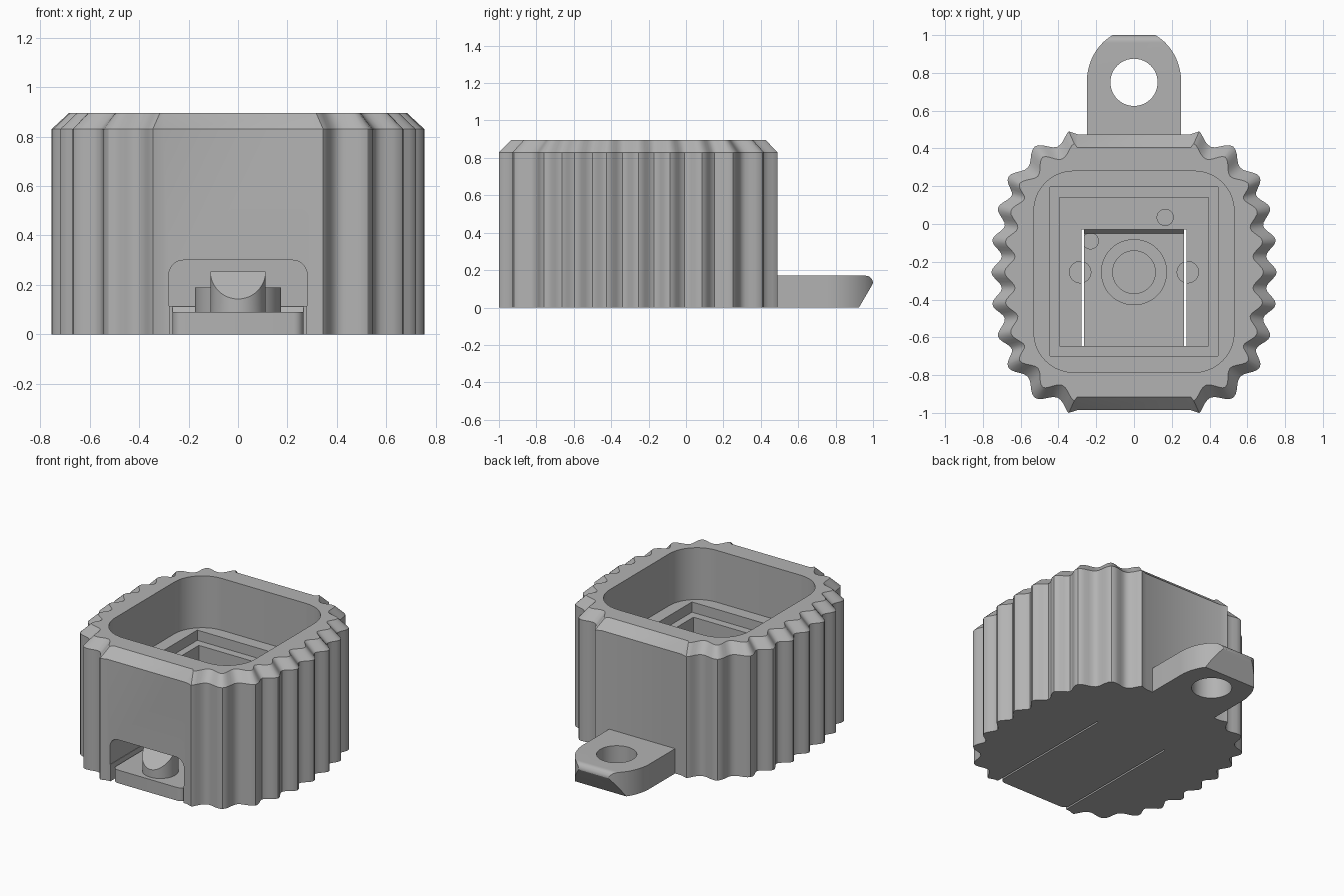
import bpy, bmesh, math
from mathutils import Vector

cube = bpy.data.objects.get("Cube")
if cube:
    bpy.data.objects.remove(cube, do_unlink=True)

grey = bpy.data.materials.new("grey plastic")
grey.use_nodes = True
grey.diffuse_color = (0.45, 0.45, 0.45, 1)
grey.node_tree.nodes["Principled BSDF"].inputs["Base Color"].default_value = grey.diffuse_color
MID = -0.255  # y of the housing centre


def finish(name, bm):
    bmesh.ops.recalc_face_normals(bm, faces=bm.faces)
    mesh = bpy.data.meshes.new(name)
    bm.to_mesh(mesh)
    bm.free()
    mesh.materials.append(grey)
    obj = bpy.data.objects.new(name, mesh)
    bpy.context.collection.objects.link(obj)
    return obj


def loft(name, rings):
    bm = bmesh.new()
    loops = [[bm.verts.new(p) for p in ring] for ring in rings]
    n = len(loops[0])
    for low, high in zip(loops, loops[1:]):
        for i in range(n):
            j = (i + 1) % n
            bm.faces.new((low[i], low[j], high[j], high[i]))
    bm.faces.new(loops[0][::-1])
    bm.faces.new(loops[-1])
    return finish(name, bm)


def prism(name, outline, start, end, axis="z"):
    place = {"x": lambda a, b, c: (c, a, b),
             "y": lambda a, b, c: (a, c, b),
             "z": lambda a, b, c: (a, b, c)}[axis]
    return loft(name, [[place(a, b, c) for a, b in outline] for c in (start, end)])


def rect(x0, x1, y0, y1):
    return [(x0, y0), (x1, y0), (x1, y1), (x0, y1)]


def arc(cx, cy, rx, ry, a0, a1, steps):
    angles = [math.radians(a0 + (a1 - a0) * i / steps) for i in range(steps + 1)]
    return [(cx + rx * math.cos(a), cy + ry * math.sin(a)) for a in angles]


def rounded(x0, x1, y0, y1, r, steps=10):
    centres = [(x1 - r, y1 - r), (x0 + r, y1 - r), (x0 + r, y0 + r), (x1 - r, y0 + r)]
    return [p for k, (x, y) in enumerate(centres)
            for p in arc(x, y, r, r, 90 * k, 90 * k + 90, steps)]


def circle(x, y, r, steps=48):
    return arc(x, y, r, r, 0, 360, steps)[:-1]


def combine(target, tool, operation="DIFFERENCE"):
    mod = target.modifiers.new("combine", "BOOLEAN")
    mod.operation, mod.solver, mod.object = operation, "EXACT", tool
    bpy.context.view_layer.objects.active = target
    bpy.ops.object.modifier_apply(modifier=mod.name)
    bpy.data.objects.remove(tool, do_unlink=True)


def smooth(obj):
    bpy.ops.object.select_all(action="DESELECT")
    obj.select_set(True)
    bpy.context.view_layer.objects.active = obj
    bpy.ops.object.shade_smooth_by_angle(angle=math.radians(32))


# Scalloped grip: crests of one quarter, mirrored front to back
quarter = [(0.755, 0), (0.75, 0.17), (0.72, 0.34), (0.665, 0.505), (0.525, 0.665), (0.345, 0.745)]
crests = [Vector((x, -y)) for x, y in quarter[:0:-1]] + [Vector(p) for p in quarter]
STEPS, DEPTH, CHAMFER = 10, 0.055, 0.07


def grip_side():
    outer, inner = [Vector((0.3, -0.73))], [Vector((0.3, -0.66))]
    last = len(crests) - 1
    for i in range(last):
        p0, p1, p2, p3 = (crests[min(max(i + k, 0), last)] for k in (-1, 0, 1, 2))
        m1, m2 = (p2 - p0) / 2, (p3 - p1) / 2
        for s in range(STEPS + (i == last - 1)):
            t = s / STEPS
            pos = (p1 * (2*t**3 - 3*t**2 + 1) + m1 * (t**3 - 2*t**2 + t)
                   + p2 * (3*t**2 - 2*t**3) + m2 * (t**3 - t**2))
            tangent = (m1 * (3*t**2 - 4*t + 1) + (p2 - p1) * (6*t - 6*t**2)
                       + m2 * (3*t**2 - 2*t)).normalized()
            inward = Vector((-tangent.y, tangent.x))
            pos = pos + inward * DEPTH * (1 - math.cos(2 * math.pi * t)) / 2
            outer.append(pos)
            inner.append(pos + inward * CHAMFER)
    return outer + [Vector((0.3, 0.73))], inner + [Vector((0.3, 0.66))]


def ring(side, z):
    full = [(p.x, p.y) for p in side] + [(-p.x, p.y) for p in reversed(side)]
    return [(x, y + MID, z) for x, y in full]


outer, inner = grip_side()
housing = loft("housing", [ring(outer, 0), ring(outer, 0.83), ring(inner, 0.895)])

# Stepped pocket
combine(housing, prism("pocket", rounded(-0.53, 0.53, -0.785, 0.28, 0.21), 0.54, 1.1))
combine(housing, prism("upper_step", rect(-0.445, 0.445, -0.7, 0.195), 0.47, 1.1))
combine(housing, prism("lower_well", rect(-0.395, 0.395, -0.645, 0.14), 0.115, 1.1))

# Front opening and the channel that frees the tongue
opening = ([(-0.28, 0.115), (0.28, 0.115)] + arc(0.22, 0.24, 0.06, 0.06, 0, 90, 8)
           + arc(-0.22, 0.24, 0.06, 0.06, 90, 180, 8))
combine(housing, prism("opening", opening, -1.2, -0.6, "y"))
combine(housing, prism("channel", rect(-0.277, 0.277, -1.2, -0.03), -0.2, 0.2))

# Pin recesses in the well floor
for x, y, r in ((-0.285, MID, 0.057), (0.285, MID, 0.057), (0.165, 0.035, 0.043)):
    combine(housing, prism("recess", circle(x, y, r, 24), 0.07, 0.3))
smooth(housing)

# Flexible tongue with rounded front corners and a sloped root
tip = arc(-0.225, -0.94, 0.04, 0.04, 180, 270, 6) + arc(0.225, -0.94, 0.04, 0.04, 270, 360, 6)
tongue = prism("latch_tongue", tip + [(0.265, -0.028), (-0.265, -0.028)], 0, 0.09)
for x, y, r in ((-0.285, MID, 0.057), (0.285, MID, 0.057), (-0.23, -0.09, 0.042)):
    combine(tongue, prism("recess", circle(x, y, r, 24), 0.07, 0.3))
smooth(tongue)
prism("tongue_root", [(-0.05, 0.09), (-0.028, 0.09), (-0.028, 0.115)], -0.265, 0.265, "x")

# Round boss under the well centre
boss = prism("centre_boss", circle(0, MID, 0.175), 0.08, 0.19)
combine(boss, prism("boss_hole", circle(0, MID, 0.113), 0.11, 0.3))
smooth(boss)

# Latch peg, sliced at a slope on its front half
peg = prism("latch_peg", circle(0, -0.84, 0.112), 0.08, 0.255)
slope = [(-0.84, 0.255), (-1.14, -0.045), (-1.14, 0.4), (-0.84, 0.4)]
combine(peg, prism("peg_slope", slope, -0.3, 0.3, "x"))
smooth(peg)

# Keyring tab: plan outline trimmed by its side profile
plan = [(-0.25, 0.44), (0.25, 0.44)] + arc(0, 0.75, 0.25, 0.28, 0, 180, 40)
profile = [(0.3, 0), (0.925, 0), (0.992, 0.115)] + arc(0.96, 0.13, 0.04, 0.04, 0, 90, 8) + [(0.3, 0.17)]
tab = prism("keyring_tab", plan, -0.1, 0.4)
combine(tab, prism("tab_profile", profile, -0.5, 0.5, "x"), "INTERSECT")
combine(tab, prism("ring_hole", circle(0, 0.75, 0.125), -0.3, 0.6))
smooth(tab)
